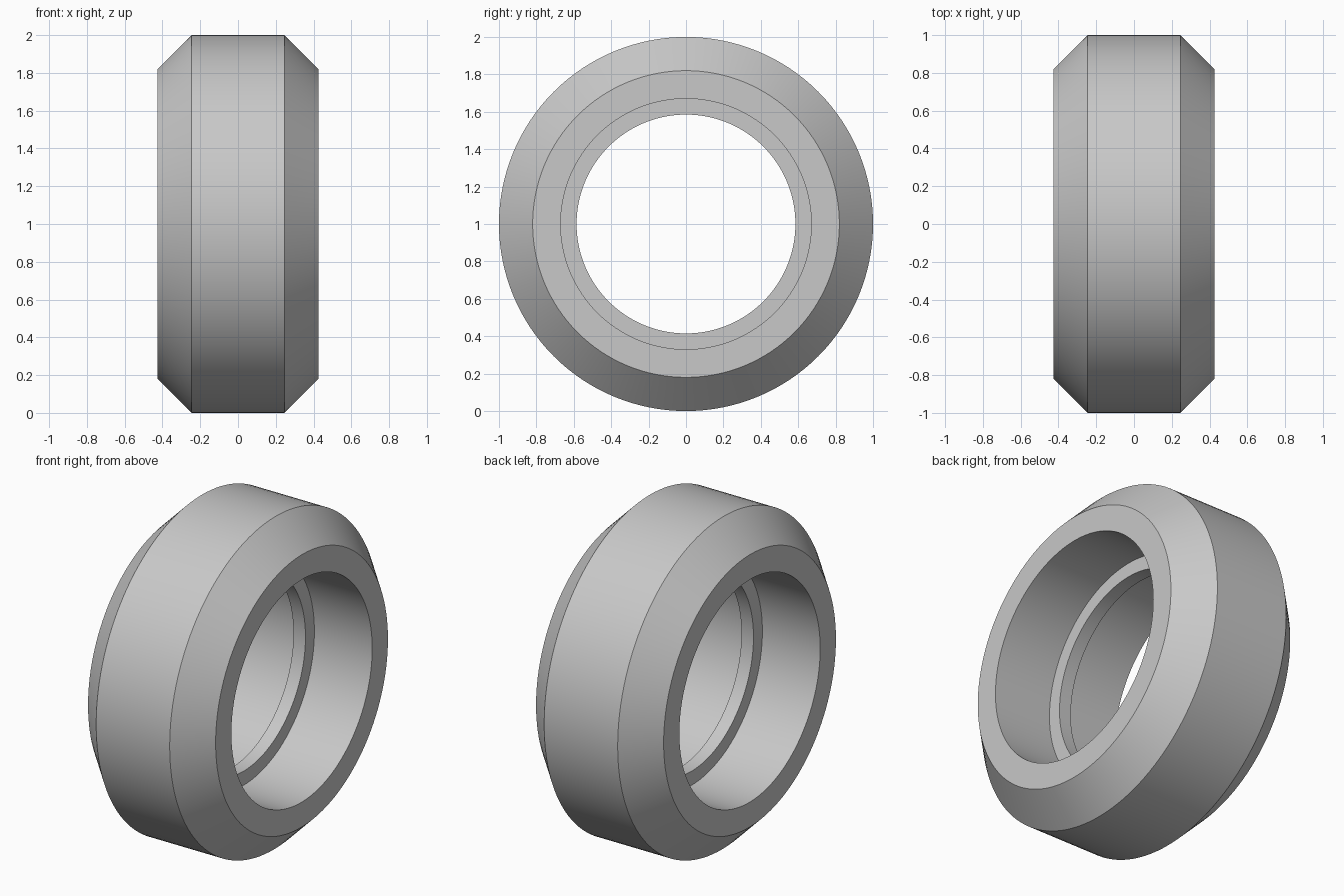
import bpy
import bmesh
import math
from mathutils import Matrix, Vector

cube = bpy.data.objects.get("Cube")
if cube:
    bpy.data.objects.remove(cube, do_unlink=True)

SEGMENTS = 128


def make_material(name, color):
    mat = bpy.data.materials.new(name)
    mat.use_nodes = True
    mat.diffuse_color = color
    mat.node_tree.nodes["Principled BSDF"].inputs["Base Color"].default_value = color
    return mat


# Half cross-section as (x, radius): rib, bore, side face, chamfer, tread
half = [(0.04, 0.585), (0.04, 0.67), (0.425, 0.67),
        (0.425, 0.82), (0.245, 1.0)]
profile = half + [(-x, r) for x, r in reversed(half)]

# Revolve the closed section around the x axis
bm = bmesh.new()
rings = []
for i in range(SEGMENTS):
    turn = Matrix.Rotation(math.tau * i / SEGMENTS, 3, 'X')
    rings.append([bm.verts.new(turn @ Vector((x, 0, r))) for x, r in profile])
for i, ring in enumerate(rings):
    following = rings[(i + 1) % SEGMENTS]
    for j in range(len(profile)):
        k = (j + 1) % len(profile)
        bm.faces.new((ring[j], ring[k], following[k], following[j]))
bmesh.ops.recalc_face_normals(bm, faces=bm.faces)

mesh = bpy.data.meshes.new("wheel_ring")
bm.to_mesh(mesh)
bm.free()
mesh.materials.append(make_material("grey", (0.58, 0.58, 0.58, 1)))

wheel = bpy.data.objects.new("wheel_ring", mesh)
wheel.location.z = 1
bpy.context.collection.objects.link(wheel)

# Smooth round surfaces, sharp section corners
bpy.ops.object.select_all(action='DESELECT')
wheel.select_set(True)
bpy.context.view_layer.objects.active = wheel
bpy.ops.object.shade_smooth_by_angle(angle=math.radians(30))
